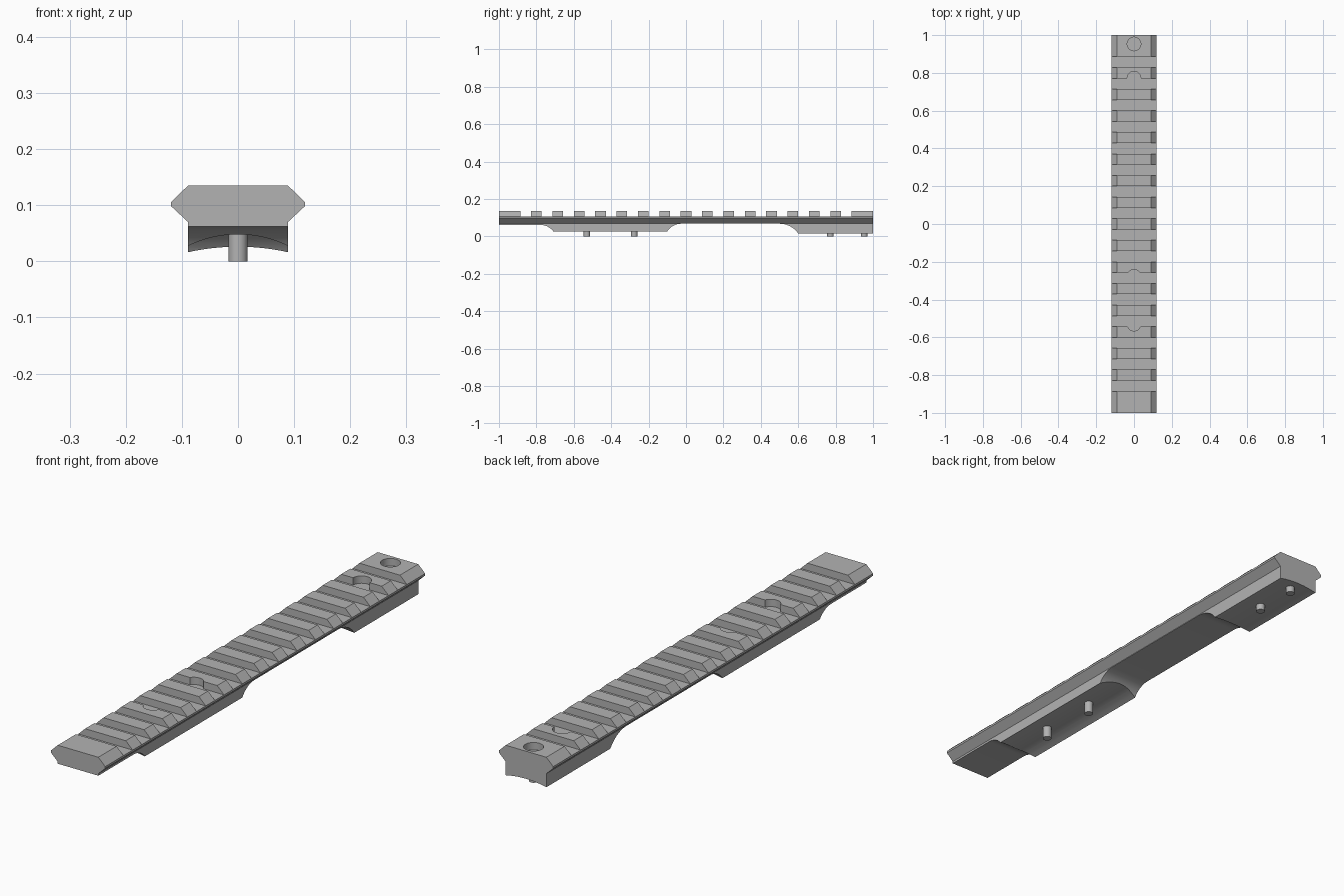
import bpy, bmesh, math
from mathutils import Vector

cube = bpy.data.objects.get("Cube")
if cube:
    bpy.data.objects.remove(cube, do_unlink=True)

gray = bpy.data.materials.new("plain_gray")
gray.use_nodes = True
COLOR = (0.45, 0.45, 0.45, 1)
gray.diffuse_color = COLOR
gray.node_tree.nodes["Principled BSDF"].inputs["Base Color"].default_value = COLOR


def finish(name, bm):
    bmesh.ops.recalc_face_normals(bm, faces=bm.faces)
    mesh = bpy.data.meshes.new(name)
    bm.to_mesh(mesh)
    bm.free()
    mesh.materials.append(gray)
    obj = bpy.data.objects.new(name, mesh)
    bpy.context.collection.objects.link(obj)
    return obj


def add_prism(bm, outline, axis, lo, hi):
    """Extrude a closed outline along x, y or z."""
    def place(a, b, t):
        return {"x": (t, a, b), "y": (a, t, b), "z": (a, b, t)}[axis]
    base = bm.faces.new([bm.verts.new(place(a, b, lo)) for a, b in outline])
    top = bmesh.ops.extrude_face_region(bm, geom=[base], use_keep_orig=True)
    verts = [v for v in top["geom"] if isinstance(v, bmesh.types.BMVert)]
    shift = Vector(place(0, 0, hi - lo))
    bmesh.ops.translate(bm, verts=verts, vec=shift)


def circle(a, b, r, n):
    return [(a + r * math.cos(math.tau * i / n), b + r * math.sin(math.tau * i / n))
            for i in range(n)]


def make(name, prisms):
    bm = bmesh.new()
    for p in prisms:
        add_prism(bm, *p)
    return finish(name, bm)


def cut(target, prisms):
    """Subtract prisms from the target and discard the cutter."""
    cutter = make("cutter", prisms)
    cutter.hide_render = True
    mod = target.modifiers.new("cut", "BOOLEAN")
    mod.operation = "DIFFERENCE"
    mod.solver = "EXACT"
    mod.object = cutter
    bpy.context.view_layer.objects.active = target
    bpy.ops.object.modifier_apply(modifier=mod.name)
    bpy.data.objects.remove(cutter, do_unlink=True)


def smooth(obj):
    bpy.ops.object.select_all(action="DESELECT")
    obj.select_set(True)
    bpy.context.view_layer.objects.active = obj
    bpy.ops.object.shade_smooth_by_angle(angle=math.radians(20))


def fillet(y, z, r, side, n=16):
    """Quarter round from the ceiling point (y, z) downwards."""
    return [(y + side * r * math.sin(math.pi / 2 * i / n),
             z - r + r * math.cos(math.pi / 2 * i / n)) for i in range(n + 1)]


# Rail bar: mirrored hexagonal head on a straight stem
FLOOR, TOP = 0.106, 0.135
half = [(0.089, 0), (0.089, 0.07), (0.119, 0.098), (0.119, FLOOR), (0.089, TOP)]
rail = make("rail", [(half + [(-x, z) for x, z in reversed(half)], "y", -1, 1)])

# Underside: front step and long middle recess with rounded ends
front = [(-1.1, -0.1), (-1.1, 0.062)] + fillet(-0.78, 0.062, 0.089, 1)
front.append((front[-1][0], -0.1))
cut(rail, [(front, "x", -0.2, 0.2)])
left_end = fillet(-0.025, 0.068, 0.09, -1)
right_end = fillet(0.5, 0.068, 0.122, 1)
middle = ([(left_end[-1][0], -0.1)] + left_end[::-1] + right_end
          + [(right_end[-1][0], -0.1)])
cut(rail, [(middle, "x", -0.2, 0.2)])

# Hollow saddles under the two pads
cut(rail, [(circle(0, 0.048 - 0.203, 0.203, 128), "y", -1.1, 0.25)])
cut(rail, [(circle(0, 0.026 - 0.41, 0.41, 256), "y", 0.25, 1.1)])

# Cross slots
PITCH, SLOT = 0.1143, 0.0572
slots = []
for i in range(16):
    y = (i - 7.5) * PITCH
    box = [(y - SLOT / 2, FLOOR), (y + SLOT / 2, FLOOR),
           (y + SLOT / 2, 0.2), (y - SLOT / 2, 0.2)]
    slots.append((box, "x", -0.2, 0.2))
cut(rail, slots)

# Screw recesses in the top
SCREWS = (-0.53, -0.277, 0.772, 0.953)
cut(rail, [(circle(0, y, 0.036, 48), "z", FLOOR, 0.2) for y in SCREWS])
smooth(rail)

# Screw shanks below the pads
for i, y in enumerate(SCREWS):
    smooth(make(f"screw_shank_{i + 1}", [(circle(0, y, 0.017, 32), "z", 0, 0.08)]))
